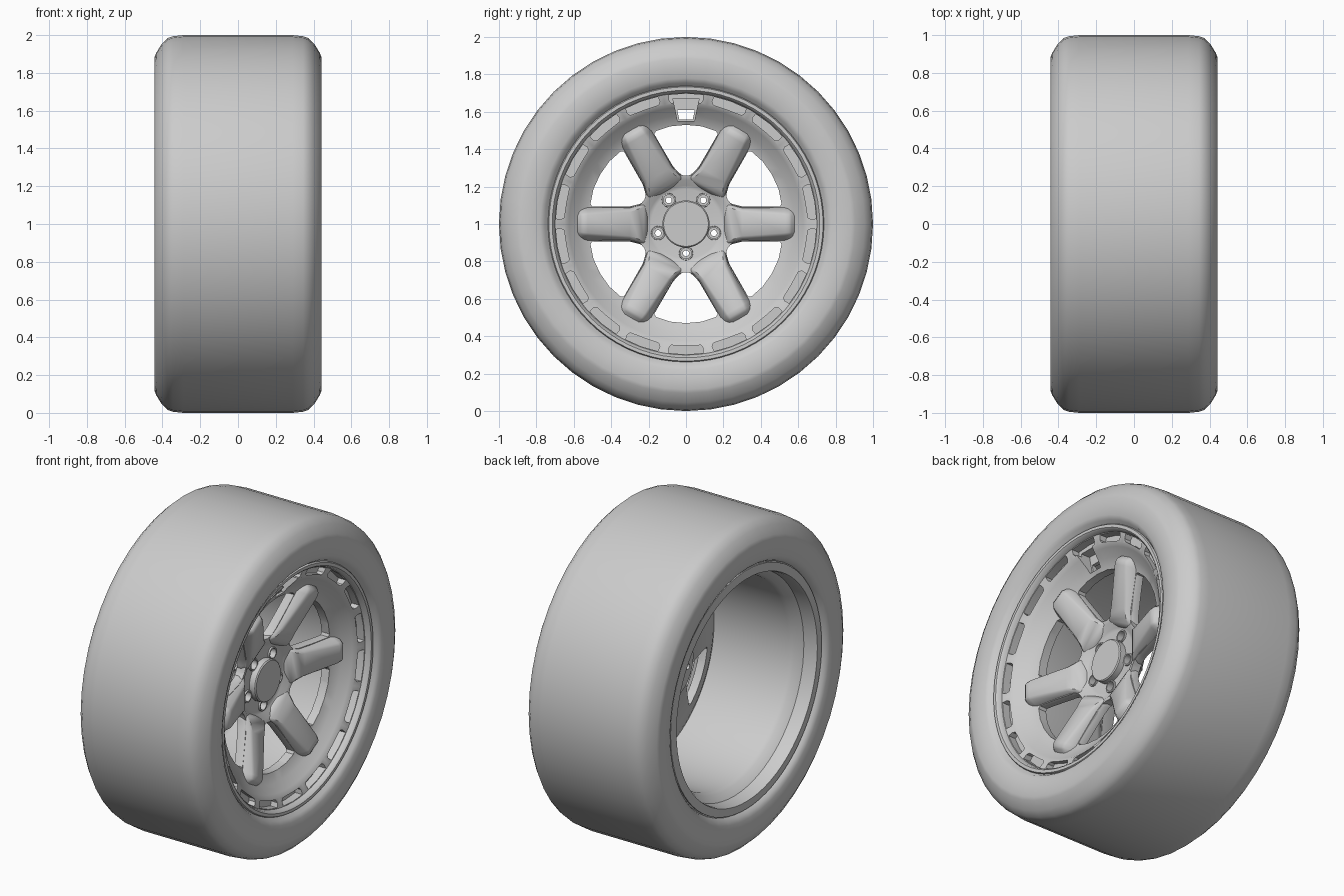
import bpy, bmesh, math

if "Cube" in bpy.data.objects:
    bpy.data.objects.remove(bpy.data.objects["Cube"])

CZ = 1.0  # axle height; the axle runs along x


def place(x, v, u, t):
    """Point at axial x, tangential v, radial u, turned by t from straight up."""
    c, s = math.cos(t), math.sin(t)
    return (x, v * c + u * s, CZ + u * c - v * s)


def finish(bm, name):
    bmesh.ops.remove_doubles(bm, verts=bm.verts, dist=1e-5)
    bmesh.ops.recalc_face_normals(bm, faces=bm.faces)
    me = bpy.data.meshes.new(name)
    bm.to_mesh(me)
    bm.free()
    ob = bpy.data.objects.new(name, me)
    bpy.context.collection.objects.link(ob)
    return ob


def activate(ob):
    bpy.ops.object.select_all(action='DESELECT')
    ob.select_set(True)
    bpy.context.view_layer.objects.active = ob


def smooth(ob, deg=35):
    activate(ob)
    bpy.ops.object.shade_smooth_by_angle(angle=math.radians(deg))


def bridge(bm, a, b):
    """Quads between two closed loops of equal length."""
    n = len(a)
    for i in range(n):
        j = (i + 1) % n
        bm.faces.new((a[i], a[j], b[j], b[i]))


def lathe(name, prof, n, closed):
    """Revolve an (r, x) profile around the axle."""
    bm = bmesh.new()
    rings = [[bm.verts.new(place(x, 0, r, 2 * math.pi * i / n)) for i in range(n)]
             for r, x in prof]
    pairs = list(zip(rings, rings[1:] + rings[:1]))
    for a, b in pairs if closed else pairs[:-1]:
        bridge(bm, a, b)
    return finish(bm, name)


def add_prism(bm, pts, x0, x1, t):
    """Straight prism along x from a (v, u) outline."""
    a = [bm.verts.new(place(x0, v, u, t)) for v, u in pts]
    b = [bm.verts.new(place(x1, v, u, t)) for v, u in pts]
    bm.faces.new(a)
    bm.faces.new(b)
    bridge(bm, a, b)


def circle(r, v0, u0, n=16):
    return [(v0 + r * math.cos(2 * math.pi * i / n), u0 + r * math.sin(2 * math.pi * i / n))
            for i in range(n)]


def cut(target, name, prisms):
    bm = bmesh.new()
    for p in prisms:
        add_prism(bm, *p)
    cutter = finish(bm, name)
    cutter.hide_render = True
    activate(target)
    m = target.modifiers.new(name, 'BOOLEAN')
    m.operation, m.solver, m.object = 'DIFFERENCE', 'EXACT', cutter
    bpy.ops.object.modifier_apply(modifier=name)
    bpy.data.objects.remove(cutter)


# Tyre: half section mirrored, flat tread, chamfered shoulders, flat sidewalls
half = [(1.0, 0.29), (0.994, 0.345), (0.984, 0.373), (0.955, 0.403), (0.905, 0.434),
        (0.885, 0.441), (0.83, 0.440), (0.78, 0.434), (0.755, 0.422), (0.742, 0.40)]
front = half + [(0.71, 0.38)]
back = [(r, -x) for r, x in half] + [(0.71, -0.41), (0.71, -0.36)]
tyre = lathe("tyre", front + back[::-1], 48, True)
smooth(tyre, 40)

# Rim: concave face, slotted outer band, lip, barrel and back flange as one section
rim = lathe("rim", [
    (0, 0.165), (0.185, 0.165), (0.205, 0.17), (0.235, 0.195), (0.26, 0.20), (0.40, 0.235),
    (0.53, 0.268), (0.58, 0.30), (0.625, 0.34), (0.645, 0.358), (0.70, 0.375), (0.707, 0.40),
    (0.715, 0.408), (0.733, 0.408), (0.738, 0.40), (0.738, 0.36), (0.715, 0.35),
    (0.715, -0.36), (0.735, -0.37), (0.735, -0.41), (0.685, -0.415), (0.68, -0.40),
    (0.675, -0.33), (0.64, -0.29), (0.63, -0.26), (0.63, 0.25), (0.60, 0.235), (0.53, 0.215),
    (0.25, 0.14), (0.20, 0.09), (0, 0.09)], 72, False)

# Six windows between the spokes
side = [(0.035, 0.264), (0.065, 0.295), (0.12, 0.387), (0.163, 0.465), (0.17, 0.482),
        (0.16, 0.497), (0.085, 0.522)]
window = [(0, 0.258)] + side + [(0, 0.53)] + [(-v, u) for v, u in side[::-1]]
cut(rim, "window_cutter",
    [(window, -0.1, 0.5, math.radians(60 * i)) for i in range(6)])

# Eighteen pockets round the outer band
slot = [(-0.092, 0.662), (-0.08, 0.648), (0, 0.65), (0.08, 0.648), (0.092, 0.662),
        (0.092, 0.69), (0, 0.697), (-0.092, 0.69)]
cut(rim, "slot_cutter", [(slot, 0.325, 0.5, math.radians(20 * i)) for i in range(18)])

# Valve recess below the top pocket, with its through hole
cut(rim, "valve_recess_cutter",
    [([(-0.045, 0.55), (0.045, 0.55), (0.055, 0.60), (0.07, 0.67), (-0.07, 0.67), (-0.055, 0.60)],
      0.265, 0.5, 0)])
cut(rim, "valve_hole_cutter",
    [([(-0.036, 0.558), (0.036, 0.558), (0.047, 0.61), (-0.047, 0.61)], 0.0, 0.5, 0)])

# Five bolt holes: counterbore and through hole
lugs = [math.radians(36 + 72 * i) for i in range(5)]
cut(rim, "counterbore_cutter", [(circle(0.029, 0, 0.157), 0.135, 0.4, t) for t in lugs])
cut(rim, "bolt_hole_cutter", [(circle(0.016, 0, 0.157), -0.1, 0.4, t) for t in lugs])
smooth(rim, 32)

# Raised collars round the bolt holes
bm = bmesh.new()
for t in lugs:
    rings = [[bm.verts.new(place(x, v, u, t)) for v, u in circle(r, 0, 0.157)]
             for r, x in [(0.039, 0.155), (0.037, 0.175), (0.029, 0.175), (0.029, 0.155)]]
    for a, b in zip(rings, rings[1:] + rings[:1]):
        bridge(bm, a, b)
smooth(finish(bm, "bolt_collars"))

# Centre cap
smooth(lathe("centre_cap", [(0, 0.208), (0.12, 0.208), (0.126, 0.202), (0.126, 0.15), (0, 0.15)],
             36, False))

# Six tapered spokes rising outward: (radius, base half width, base x, top half width, top x)
sections = [(0.205, 0.118, 0.11, 0.105, 0.172), (0.225, 0.117, 0.14, 0.100, 0.205),
            (0.255, 0.105, 0.15, 0.088, 0.225), (0.30, 0.094, 0.16, 0.072, 0.245),
            (0.525, 0.093, 0.22, 0.056, 0.325), (0.55, 0.09, 0.23, 0.053, 0.328),
            (0.565, 0.088, 0.235, 0.051, 0.32), (0.595, 0.08, 0.25, 0.048, 0.285)]
bm = bmesh.new()
for k in range(6):
    t = math.radians(30 + 60 * k)
    rings = []
    for r, w0, x0, w1, x1 in sections:
        xm = x0 + 0.4 * (x1 - x0)
        outline = [(-w0, x0), (-w0, xm), (-w1 - 0.006, x1 - 0.012), (-w1 + 0.008, x1),
                   (w1 - 0.008, x1), (w1 + 0.006, x1 - 0.012), (w0, xm), (w0, x0)]
        rings.append([bm.verts.new(place(x, v, r, t)) for v, x in outline])
    for a, b in zip(rings, rings[1:]):
        bridge(bm, a, b)
    bm.faces.new(rings[0])
    bm.faces.new(rings[-1])
smooth(finish(bm, "spokes"), 40)
